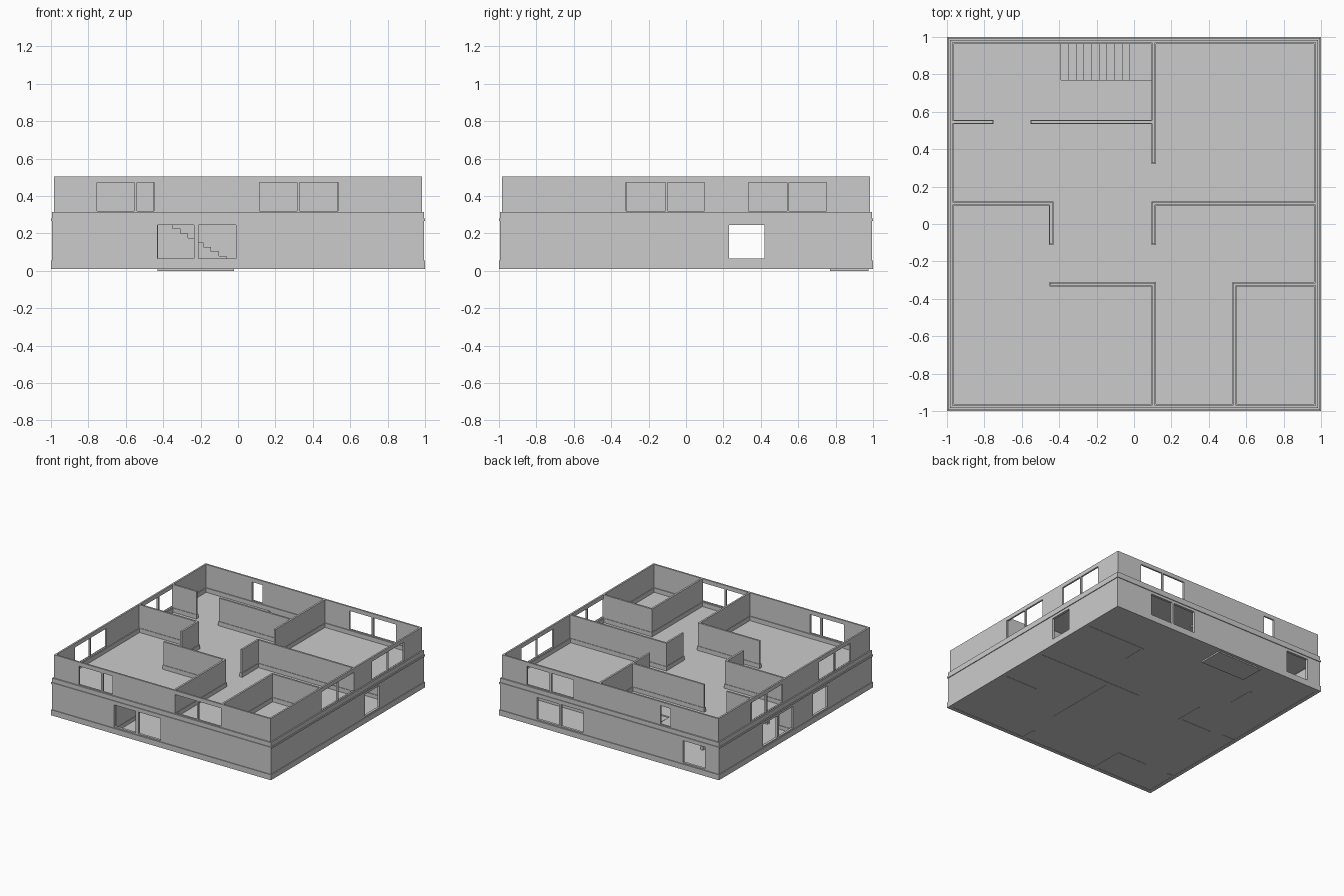
import bpy, bmesh
from mathutils import Matrix, Vector

if "Cube" in bpy.data.objects:
    bpy.data.objects.remove(bpy.data.objects["Cube"])


def boxes(name, items):
    """One object made of boxes given as (x0, x1, y0, y1, z0, z1)."""
    bm = bmesh.new()
    for x0, x1, y0, y1, z0, z1 in items:
        m = Matrix.Translation(((x0 + x1) / 2, (y0 + y1) / 2, (z0 + z1) / 2)) \
            @ Matrix.Diagonal((x1 - x0, y1 - y0, z1 - z0, 1))
        bmesh.ops.create_cube(bm, size=1, matrix=m)
    me = bpy.data.meshes.new(name)
    bm.to_mesh(me)
    bm.free()
    ob = bpy.data.objects.new(name, me)
    bpy.context.collection.objects.link(ob)
    return ob


def outer_wall(name, axis, sign, face, thick, z0, z1, sill, head, wins):
    """Straight facade along 'axis' with window openings left free."""
    p = sorted((sign * face, sign * (face - thick)))
    half = face if axis == 'x' else face - thick

    def piece(a, b, c, d):
        return (a, b, *p, c, d) if axis == 'x' else (*p, a, b, c, d)

    parts = [piece(-half, half, z0, sill), piece(-half, half, head, z1)]
    start = -half
    for a, b in sorted(wins):
        parts.append(piece(start, a, sill, head))
        start = b
    parts.append(piece(start, half, sill, head))
    boxes(name, parts)


def ring(name, o, i, z0, z1):
    boxes(name, [(-o, o, -o, -i, z0, z1), (-o, o, i, o, z0, z1),
                 (-o, -i, -i, i, z0, z1), (i, o, -i, i, z0, z1)])


def partitions(name, runs, thick, skirt, z0, z1, zs):
    """Inner walls with a wider skirting; run = (axis, fixed, from, to)."""
    def make(t, a, b, e):
        out = []
        for axis, c, s, f in runs:
            along, across = (s - e, f + e), (c - t / 2, c + t / 2)
            out.append((*along, *across, a, b) if axis == 'x'
                       else (*across, *along, a, b))
        return out
    boxes(name, make(thick, z0, z1, 0))
    boxes(name + "_skirting", make(skirt, z0, zs, 0.004))


# Windows per side: (axis, sign) -> openings
ground = {
    "front": ('x', -1, [(-.43, -.235), (-.21, -.01)]),
    "back": ('x', 1, [(.24, .44), (.46, .66), (-.87, -.67)]),
    "left": ('y', -1, [(.03, .215), (.23, .42), (-.42, -.23)]),
    "right": ('y', 1, [(.23, .42)]),
}
upper = {
    "front": ('x', -1, [(-.755, -.555), (-.54, -.45), (.115, .315), (.33, .535)]),
    "back": ('x', 1, [(.335, .535), (.55, .755), (-.55, -.455)]),
    "left": ('y', -1, [(-.73, -.535), (-.52, -.32), (.15, .35), (.365, .565)]),
    "right": ('y', 1, [(-.32, -.11), (-.1, .1), (.335, .54), (.55, .75)]),
}
for side, (ax, sg, w) in ground.items():
    outer_wall("ground_wall_" + side, ax, sg, .994, .02, .01, .268, .065, .245, w)
for side, (ax, sg, w) in upper.items():
    outer_wall("upper_wall_" + side, ax, sg, .984, .014, .27, .505, .32, .472, w)

# Skirtings and the band between storeys
ring("ground_skirting", 1.0, .968, .01, .055)
ring("storey_band", 1.0, .97, .266, .28)
ring("upper_skirting", .994, .963, .28, .315)

# Floors, the upper one open above the stairs
boxes("ground_floor", [(-.98, .98, -.98, .98, .012, .02)])
boxes("upper_floor", [(-.98, .98, -.98, .77, .268, .28),
                      (-.98, -.39, .77, .98, .268, .28),
                      (.1, .98, .77, .98, .268, .28)])

# Stairs going down towards +x
run, rise = .0411, .0245
boxes("stairs", [(-.43, -.39, .77, .975, 0, .268)] +
      [(-.39 + i * run, -.39 + (i + 1) * run, .77, .975, 0, .25 - i * rise)
       for i in range(9)])

# Upper rooms
partitions("upper_partitions", [
    ('x', .545, -.975, -.755), ('x', .545, -.55, .1),
    ('y', .105, .325, .975),
    ('x', .11, -.975, -.436), ('y', -.443, -.108, .117),
    ('x', .11, .098, .975), ('y', .105, -.108, .117),
    ('x', -.322, -.448, .112), ('y', .105, -.975, -.315),
    ('x', -.322, .53, .975), ('y', .537, -.975, -.315),
], .015, .023, .278, .505, .315)

# Ground rooms
partitions("ground_partitions", [
    ('x', .62, .43, .975), ('y', .435, .43, .62),
    ('x', .06, .01, .975), ('y', .29, -.58, .06), ('y', .27, -.975, -.85),
    ('x', -.36, .67, .975),
    ('y', -.435, -.975, -.69), ('x', -.70, -.695, -.435), ('x', -.70, -.975, -.92),
    ('y', -.46, -.01, .22), ('x', -.01, -.74, -.46), ('x', .01, -.975, -.86),
    ('y', -.6, .44, .65),
], .015, .024, .01, .268, .05)
